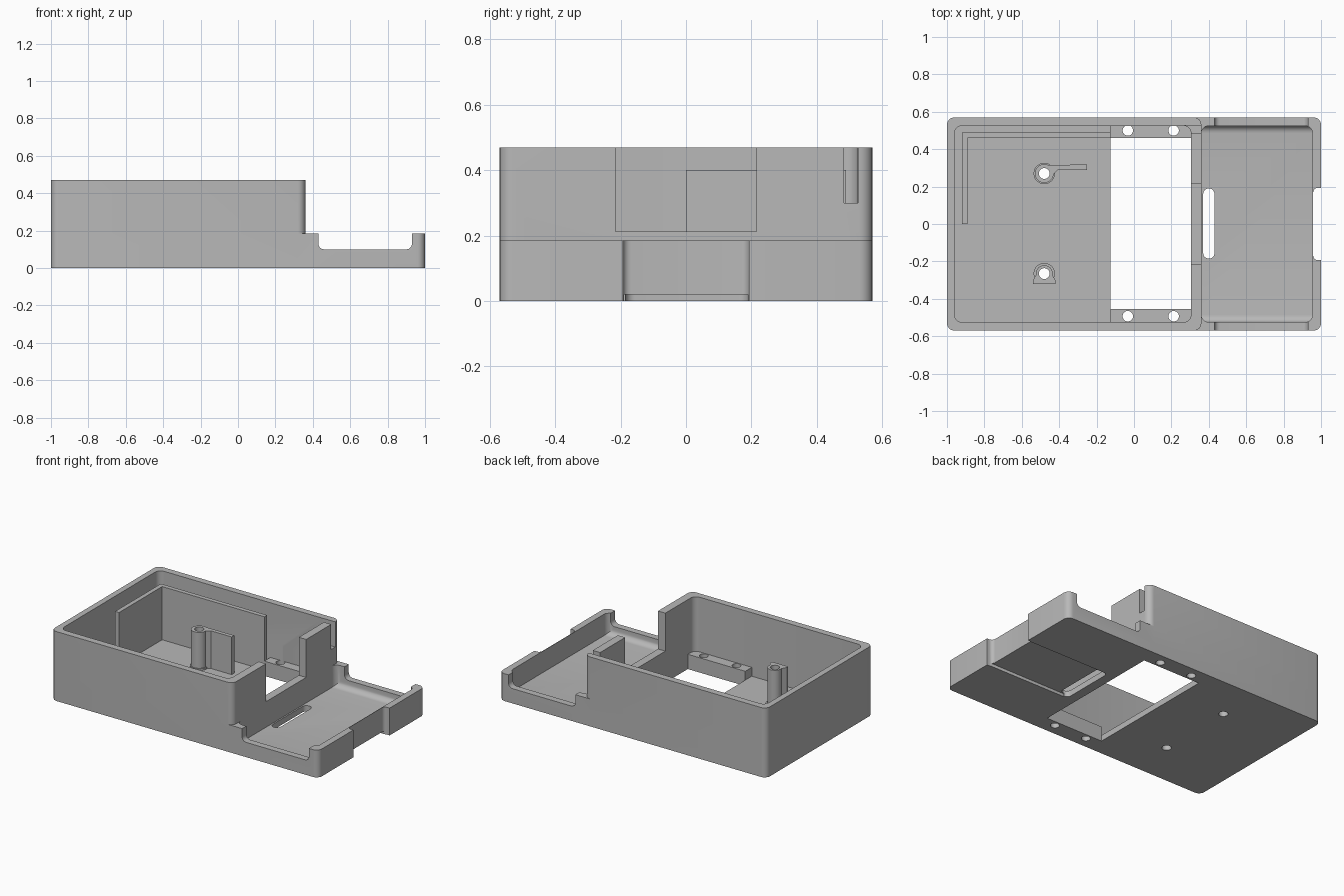
import bpy, bmesh, math
from mathutils import Vector

cube = bpy.data.objects.get("Cube")
if cube:
    bpy.data.objects.remove(cube, do_unlink=True)

grey = bpy.data.materials.new("plain grey")
grey.use_nodes = True
grey.diffuse_color = (0.48, 0.48, 0.48, 1)
grey.node_tree.nodes["Principled BSDF"].inputs["Base Color"].default_value = (0.48, 0.48, 0.48, 1)

FLOOR = 0.04
HEIGHT = 0.47
LOW = 0.185


def finish(name, bm):
    bmesh.ops.recalc_face_normals(bm, faces=bm.faces)
    mesh = bpy.data.meshes.new(name)
    bm.to_mesh(mesh)
    bm.free()
    obj = bpy.data.objects.new(name, mesh)
    mesh.materials.append(grey)
    bpy.context.collection.objects.link(obj)
    return obj


def prism(name, outline, low, high, along_y=False):
    """Extrude a flat outline up z, or along y when the outline is in x and z."""
    bm = bmesh.new()
    place = (lambda a, b: (a, low, b)) if along_y else (lambda a, b: (a, b, low))
    face = bm.faces.new([bm.verts.new(place(a, b)) for a, b in outline])
    moved = bmesh.ops.extrude_face_region(bm, geom=[face])["geom"]
    step = Vector((0, high - low, 0) if along_y else (0, 0, high - low))
    bmesh.ops.translate(bm, vec=step, verts=[v for v in moved if isinstance(v, bmesh.types.BMVert)])
    return finish(name, bm)


def rounded(x0, x1, y0, y1, r, steps=6):
    """Outline of a rectangle with round corners."""
    corners = [(x1 - r, y1 - r), (x0 + r, y1 - r), (x0 + r, y0 + r), (x1 - r, y0 + r)]
    return [(cx + r * math.cos(math.pi / 2 * (k + i / steps)),
             cy + r * math.sin(math.pi / 2 * (k + i / steps)))
            for k, (cx, cy) in enumerate(corners) for i in range(steps + 1)]


def circle(x, y, r, n=24):
    return [(x + r * math.cos(math.tau * i / n), y + r * math.sin(math.tau * i / n)) for i in range(n)]


def box(name, x0, x1, y0, y1, z0, z1):
    return prism(name, [(x0, y0), (x1, y0), (x1, y1), (x0, y1)], z0, z1)


def combine(target, tool, operation="DIFFERENCE"):
    """Apply a boolean and throw the tool away."""
    mod = target.modifiers.new("cut", "BOOLEAN")
    mod.operation = operation
    mod.solver = "EXACT"
    mod.object = tool
    bpy.context.view_layer.objects.active = target
    bpy.ops.object.modifier_apply(modifier=mod.name)
    bpy.data.objects.remove(tool, do_unlink=True)


# Body: low full-length slab joined to the tall compartment
body = prism("case_body", rounded(-1, 1, -0.57, 0.57, 0.04), 0, LOW)
combine(body, prism("tall_part", rounded(-1, 0.36, -0.57, 0.57, 0.04), 0, HEIGHT), "UNION")

# Compartment cavity
combine(body, prism("cavity", rounded(-0.96, 0.305, -0.525, 0.525, 0.04), FLOOR, 1))

# Tray cavity with round ends and a curved foot along its long walls
tray = box("tray_cavity", 0.36, 0.955, -0.525, 0.525, FLOOR, LOW + 0.1)
bm = bmesh.new()
bm.from_mesh(tray.data)
edges = []
for e in bm.edges:
    a, b = (v.co for v in e.verts)
    upright = abs(a.z - b.z) > 0.1
    foot = abs(a.x - b.x) > 0.1 and max(a.z, b.z) < 0.1
    if upright or foot:
        edges.append(e)
bmesh.ops.bevel(bm, geom=edges, offset=0.04, segments=6, profile=0.5, affect="EDGES")
bm.to_mesh(tray.data)
bm.free()
# Keep the tall partition whole where the cutter meets it
combine(body, tray)

# Lowered stretch of both tray side walls
combine(body, prism("side_notch", rounded(0.43, 0.93, 0.10, 0.5, 0.03), -0.7, 0.7, True))

# Gap in the end wall, shallow strap channel below and strap slot
combine(body, prism("end_gap", rounded(0.958, 1.1, -0.193, 0.193, 0.025), -0.1, 0.6))
combine(body, box("strap_channel", 0.40, 1.1, -0.19, 0.19, -0.1, 0.02))
combine(body, prism("strap_slot", rounded(0.37, 0.43, -0.185, 0.19, 0.029), -0.1, 0.15))

# Openings in the partition: wide window and narrow cable notch
combine(body, box("window", 0.27, 0.4, -0.215, 0.215, 0.213, 1))
combine(body, box("cable_notch", 0.27, 0.4, 0.483, 0.526, 0.30, 1))

# Large opening in the floor
combine(body, box("floor_opening", -0.125, 0.305, -0.455, 0.46, -0.1, 0.2))

# Mounting ledges at both ends of the floor opening
back_ledge = box("back_ledge", -0.125, 0.305, 0.46, 0.53, FLOOR, 0.10)
front_ledge = box("front_ledge", -0.125, 0.305, -0.53, -0.455, FLOOR, 0.10)
for ledge, y in ((back_ledge, 0.5), (front_ledge, -0.493)):
    for x in (-0.033, 0.212):
        for part in (ledge, body):
            combine(part, prism("screw_hole", circle(x, y, 0.028), -0.1, 0.2))

# L-shaped inner wall along the back and left
inner_wall = prism("inner_wall", [(-0.125, 0.49), (-0.92, 0.49), (-0.92, 0), (-0.89, 0),
                                  (-0.89, 0.46), (-0.125, 0.46)], FLOOR, 0.40)

# Screw posts with their bracing ribs
POST_X, TOP = -0.48, 0.295
back_post = prism("back_post", circle(POST_X, 0.27, 0.05), FLOOR, TOP)
combine(back_post, prism("rib", [(POST_X, 0.315), (POST_X + 0.02, 0.26), (-0.432, 0.265),
                                 (-0.405, 0.29), (-0.25, 0.29), (-0.25, 0.318)], FLOOR, TOP), "UNION")
front_post = prism("front_post", circle(POST_X, -0.265, 0.045), FLOOR, TOP)
combine(front_post, prism("rib", [(-0.54, -0.32), (-0.42, -0.32), (-0.42, -0.30), (-0.438, -0.27),
                                  (-0.522, -0.27), (-0.54, -0.30)], FLOOR, TOP), "UNION")
for post, y in ((back_post, 0.27), (front_post, -0.265)):
    # Flared foot
    foot = prism("foot", circle(POST_X, y, 0.057), FLOOR, FLOOR + 0.012)
    combine(post, foot, "UNION")
    for part in (post, body):
        combine(part, prism("post_hole", circle(POST_X, y, 0.029), -0.1, 0.5))

# Smooth the rounded corners, keep the hard edges
bpy.ops.object.select_all(action="DESELECT")
for obj in (body, back_ledge, front_ledge, inner_wall, back_post, front_post):
    obj.select_set(True)
bpy.context.view_layer.objects.active = body
bpy.ops.object.shade_smooth_by_angle(angle=math.radians(30))
